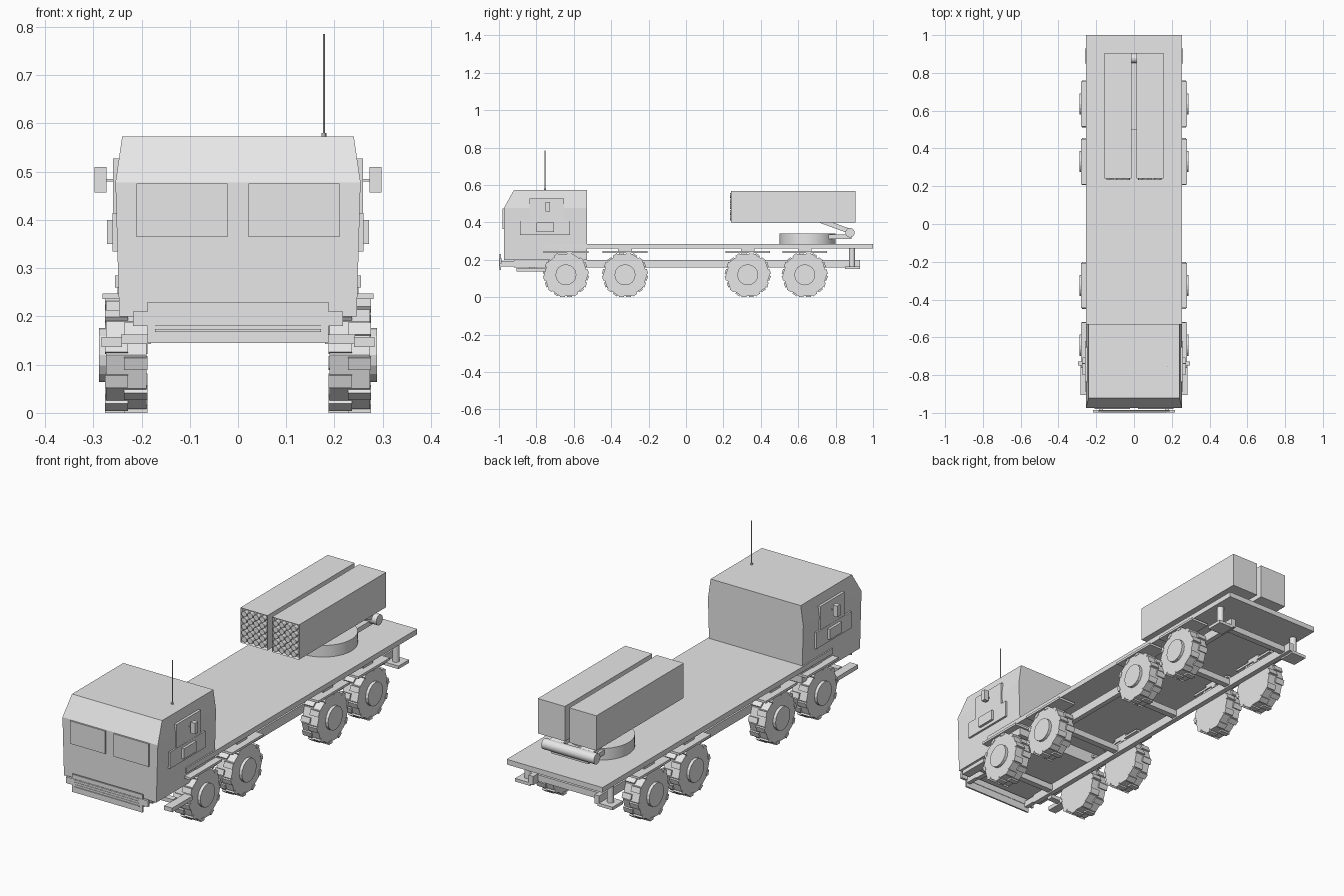
import bpy, bmesh, math
from mathutils import Matrix, Vector

old = bpy.data.objects.get("Cube")
if old:
    bpy.data.objects.remove(old)

grey = bpy.data.materials.new("Plain grey")
grey.use_nodes = True
grey.diffuse_color = (0.8, 0.8, 0.8, 1)
grey.node_tree.nodes["Principled BSDF"].inputs["Base Color"].default_value = (0.8, 0.8, 0.8, 1)


def box(bm, x, y, z, both=False, matrix=Matrix()):
    """Box from (low, high) ranges, optionally on both sides of x = 0."""
    for s in ((1, -1) if both else (1,)):
        centre = Vector((s * sum(x) / 2, sum(y) / 2, sum(z) / 2))
        size = Matrix.Diagonal((x[1] - x[0], y[1] - y[0], z[1] - z[0], 1))
        bmesh.ops.create_cube(bm, size=1, matrix=matrix @ Matrix.Translation(centre) @ size)


def rod(bm, centre, radius, length, axis="Z", sides=24):
    turn = {"X": Matrix.Rotation(math.pi / 2, 4, "Y"),
            "Y": Matrix.Rotation(math.pi / 2, 4, "X"), "Z": Matrix()}[axis]
    bmesh.ops.create_cone(bm, cap_ends=True, segments=sides, radius1=radius, radius2=radius,
                          depth=length, matrix=Matrix.Translation(centre) @ turn)


def finish(bm, name, smooth=False):
    bmesh.ops.recalc_face_normals(bm, faces=bm.faces)
    mesh = bpy.data.meshes.new(name)
    bm.to_mesh(mesh)
    bm.free()
    mesh.materials.append(grey)
    return place(mesh, name, smooth)


def place(mesh, name, smooth=False):
    obj = bpy.data.objects.new(name, mesh)
    bpy.context.collection.objects.link(obj)
    if smooth:
        bpy.ops.object.select_all(action="DESELECT")
        obj.select_set(True)
        bpy.context.view_layer.objects.active = obj
        bpy.ops.object.shade_smooth_by_angle(angle=math.radians(30))
    return obj


def boxes(name, parts, both=False):
    bm = bmesh.new()
    for x, y, z in parts:
        box(bm, x, y, z, both)
    return finish(bm, name)


# Flat bed and ladder frame
boxes("deck", [((-0.255, 0.255), (-0.755, 1), (0.26, 0.285))])
boxes("frame_rails", [((0.163, 0.188), (-0.92, 0.93), (0.158, 0.2))], True)
boxes("cross_members", [((-0.165, 0.165), (y - 0.015, y + 0.015), (0.165, 0.195))
                        for y in (-0.8, -0.326, 0.1, 0.48, 0.88)])

# Cab: side profile extruded into cross-sections of varying half width
bm = bmesh.new()
rows = []
for z, front, half in ((0.2, -0.973, 0.246), (0.478, -0.973, 0.254), (0.573, -0.92, 0.24)):
    rows.append([bm.verts.new(p) for p in ((-half, front, z), (half, front, z),
                                           (half, -0.53, z), (-half, -0.53, z))])
bm.faces.new(rows[0])
bm.faces.new(rows[-1])
for low, high in zip(rows, rows[1:]):
    for i in range(4):
        j = (i + 1) % 4
        bm.faces.new((low[i], low[j], high[j], high[i]))
finish(bm, "cab")

# Cab fittings
boxes("windscreen_panes", [((0.022, 0.21), (-0.98, -0.97), (0.365, 0.475))], True)
boxes("doors", [((0.24, 0.26), (-0.888, -0.62), (0.334, 0.414)),
                ((0.24, 0.259), (-0.837, -0.652), (0.414, 0.527))], True)
boxes("door_boxes", [((0.25, 0.272), (-0.8, -0.706), (0.35, 0.4))], True)
boxes("mirrors", [((0.273, 0.297), (-0.75, -0.727), (0.457, 0.51)),
                  ((0.255, 0.275), (-0.741, -0.736), (0.48, 0.485))], True)
boxes("cab_steps", [((0.24, 0.283), (-0.905, -0.75), (0.137, 0.157)),
                    ((0.18, 0.242), (-0.84, -0.81), (0.143, 0.162))], True)
bm = bmesh.new()
rod(bm, (0.178, -0.754, 0.678), 0.002, 0.214, sides=8)
rod(bm, (0.178, -0.754, 0.576), 0.005, 0.008, sides=8)
finish(bm, "antenna")

# Bumper with grille slats
boxes("bumper", [((-0.188, 0.188), (-0.996, -0.988), (0.145, 0.23)),
                 ((-0.218, 0.218), (-0.998, -0.986), (0.18, 0.21))])
boxes("grille_slats", [((-0.172, 0.172), (-1, -0.992), (z, z + 0.006))
                       for z in (0.168, 0.18, 0.191, 0.202)])
boxes("bumper_brackets", [((0.165, 0.185), (-0.99, -0.91), (0.165, 0.195))], True)

# Wheel: ten-sided tyre, staggered tread lugs, hub facing +x
bm = bmesh.new()
rod(bm, (0, 0, 0), 0.118, 0.084, "X", 10)
for k in range(10):
    turn = Matrix.Rotation(math.tau * k / 10, 4, "X")
    box(bm, (-0.044, 0.004), (-0.032, -0.006), (0.105, 0.12), matrix=turn)
    box(bm, (-0.004, 0.044), (0.006, 0.032), (0.105, 0.12), matrix=turn)
rod(bm, (0.044, 0, 0), 0.056, 0.024, "X", 16)
wheel = finish(bm, "wheel")
tyre = wheel.data
bpy.data.objects.remove(wheel)

AXLES = (-0.642, -0.326, 0.33, 0.635)
for n, y in enumerate(AXLES, 1):
    for side, s in (("left", 1), ("right", -1)):
        obj = place(tyre, f"wheel_{n}_{side}")
        obj.location = (s * 0.232, y, 0.12)
        obj.rotation_euler.z = 0 if s > 0 else math.pi

# Mudguards hung under the deck
boxes("mudguards", [((0.188, 0.281), (y - 0.12, y + 0.12), (0.236, 0.247)) for y in AXLES], True)
boxes("mudguard_mounts", [((0.19, 0.25), (y - 0.037, y + 0.037), (0.246, 0.261))
                          for y in AXLES], True)

# Rear stabiliser jacks
bm = bmesh.new()
for s in (1, -1):
    rod(bm, (s * 0.22, 0.888, 0.212), 0.016, 0.1, sides=16)
box(bm, (0.18, 0.26), (0.85, 0.93), (0.15, 0.165), True)
finish(bm, "stabiliser_jacks", True)

# Turntable, pivot and lifting arms
bm = bmesh.new()
rod(bm, (0, 0.65, 0.312), 0.15, 0.058, sides=40)
finish(bm, "turntable", True)
boxes("pivot_base", [((-0.1, 0.1), (0.72, 0.885), (0.312, 0.335))])
bm = bmesh.new()
rod(bm, (0, 0.877, 0.345), 0.025, 0.28, "X")
finish(bm, "pivot_shaft", True)
bm = bmesh.new()
tilt = Matrix.Translation((0, 0.877, 0.345)) @ Matrix.Rotation(math.radians(-20), 4, "X")
box(bm, (0.045, 0.115), (-0.17, 0), (-0.006, 0.02), True, tilt)
finish(bm, "lifting_arms")

# Twin launch pods with recessed tube faces
for side, s in (("left", 1), ("right", -1)):
    bm = bmesh.new()
    box(bm, (-0.072, 0.072), (0.24, 0.905), (0.4, 0.568), matrix=Matrix.Translation((s * 0.084, 0, 0)))
    bm.normal_update()
    face = min(bm.faces, key=lambda f: f.calc_center_median().y)
    bmesh.ops.inset_region(bm, faces=[face], thickness=0.007)
    bmesh.ops.translate(bm, verts=face.verts, vec=(0, 0.015, 0))
    finish(bm, f"launch_pod_{side}")
    bm = bmesh.new()
    for col in range(4):
        for row in range(5):
            rod(bm, (s * 0.084 + (col - 1.5) * 0.032, 0.247, 0.484 + (row - 2) * 0.0305),
                0.0135, 0.026, "Y", 12)
    finish(bm, f"launch_tubes_{side}", True)
